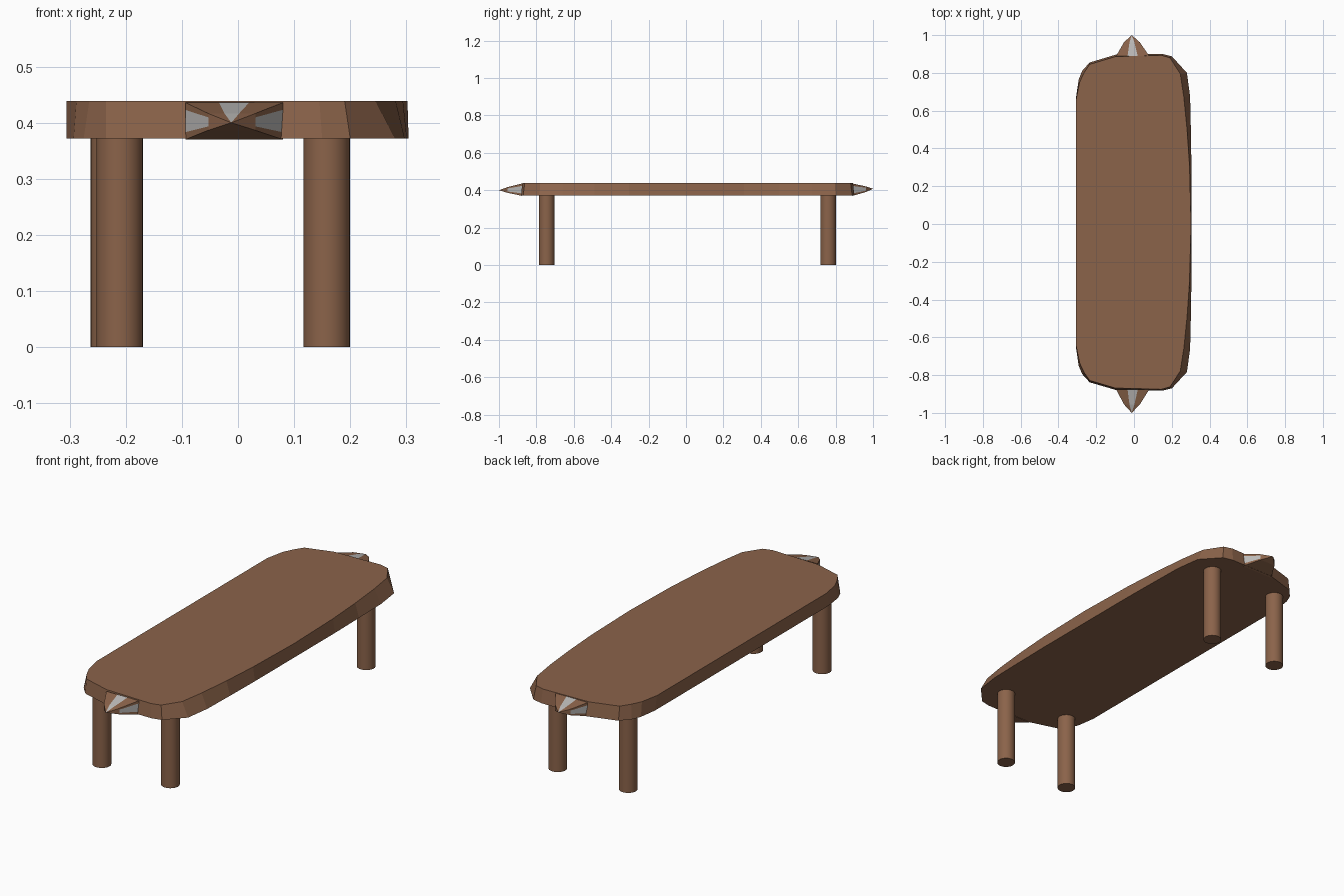
import bpy, bmesh, math

if "Cube" in bpy.data.objects:
    bpy.data.objects.remove(bpy.data.objects["Cube"])


def material(name, rgb):
    m = bpy.data.materials.new(name)
    m.diffuse_color = (*rgb, 1)
    m.use_nodes = True
    m.node_tree.nodes["Principled BSDF"].inputs["Base Color"].default_value = m.diffuse_color
    return m


brown = material("brown wood", (0.258, 0.125, 0.068))
grey = material("light grey", (0.50, 0.49, 0.48))


def finish(bm, name, *mats):
    bmesh.ops.recalc_face_normals(bm, faces=bm.faces)
    me = bpy.data.meshes.new(name)
    bm.to_mesh(me)
    bm.free()
    for m in mats:
        me.materials.append(m)
    ob = bpy.data.objects.new(name, me)
    bpy.context.collection.objects.link(ob)
    return ob


# Table top: half outline from right middle to left, as (lower x, y, upper x, y)
half = [(.304, .31, .294, .31), (.301, .50, .281, .50), (.297, .675, .264, .67),
        (.28, .80, .245, .795), (.20, .888, .19, .88), (.15, .90, .145, .893),
        (-.085, .90, -.10, .886), (-.235, .855, -.235, .845),
        (-.275, .81, -.265, .80), (-.293, .765, -.288, .75),
        (-.306, .675, -.306, .66)]
S = 0.98  # front end is slightly shorter
outline = [(.304, 0, .302, 0)] + half + [(a, -b * S, c, -d * S) for a, b, c, d in reversed(half)]

bm = bmesh.new()
low = [bm.verts.new((a, b, 0.372)) for a, b, c, d in outline]
high = [bm.verts.new((c, d, 0.439)) for a, b, c, d in outline]
n = len(outline)
bm.faces.new(high)
bm.faces.new(low[::-1])
for i in range(n):
    j = (i + 1) % n
    bm.faces.new((low[i], low[j], high[j], high[i]))
finish(bm, "table_top", brown)


# Pointed end ornaments: faceted spikes with grey stripes on top and both sides
def section(w, h, s, t):
    return [(-w, -h), (w, -h), (w, -t), (w, t), (w, h), (s, h), (-s, h),
            (-w, h), (-w, t), (-w, -t)]


def spike(name, ybase, ymid, ytip, ztip):
    bm = bmesh.new()
    cx, cz = -0.007, 0.403
    base = [bm.verts.new((cx + x, ybase, cz + z)) for x, z in section(.087, .033, .027, .02)]
    mid = [bm.verts.new((cx - .004 + x, ymid, (cz + ztip) / 2 + z))
           for x, z in section(.042, .015, .013, .008)]
    tip = bm.verts.new((-0.012, ytip, ztip))
    bm.faces.new(base)
    k = len(base)
    for i in range(k):
        j = (i + 1) % k
        f = bm.faces.new((base[i], base[j], mid[j], mid[i]))
        g = bm.faces.new((mid[i], mid[j], tip))
        f.material_index = 1 if i in (2, 5, 8) else 0
        g.material_index = 1 if i == 5 else 0
    finish(bm, name, brown, grey)


spike("front_spike", -0.877, -0.955, -1.0, 0.400)
spike("back_spike", 0.89, 0.962, 1.0, 0.408)

# Four round legs
for name, x, y in (("front_left_leg", -.211, -.745), ("front_right_leg", .158, -.745),
                   ("back_left_leg", -.221, .76), ("back_right_leg", .158, .76)):
    bm = bmesh.new()
    bmesh.ops.create_cone(bm, cap_ends=True, segments=32, radius1=.0415, radius2=.0415, depth=.385)
    bmesh.ops.translate(bm, verts=bm.verts, vec=(x, y, .1925))
    for f in bm.faces:
        f.smooth = len(f.verts) == 4
    finish(bm, name, brown)
